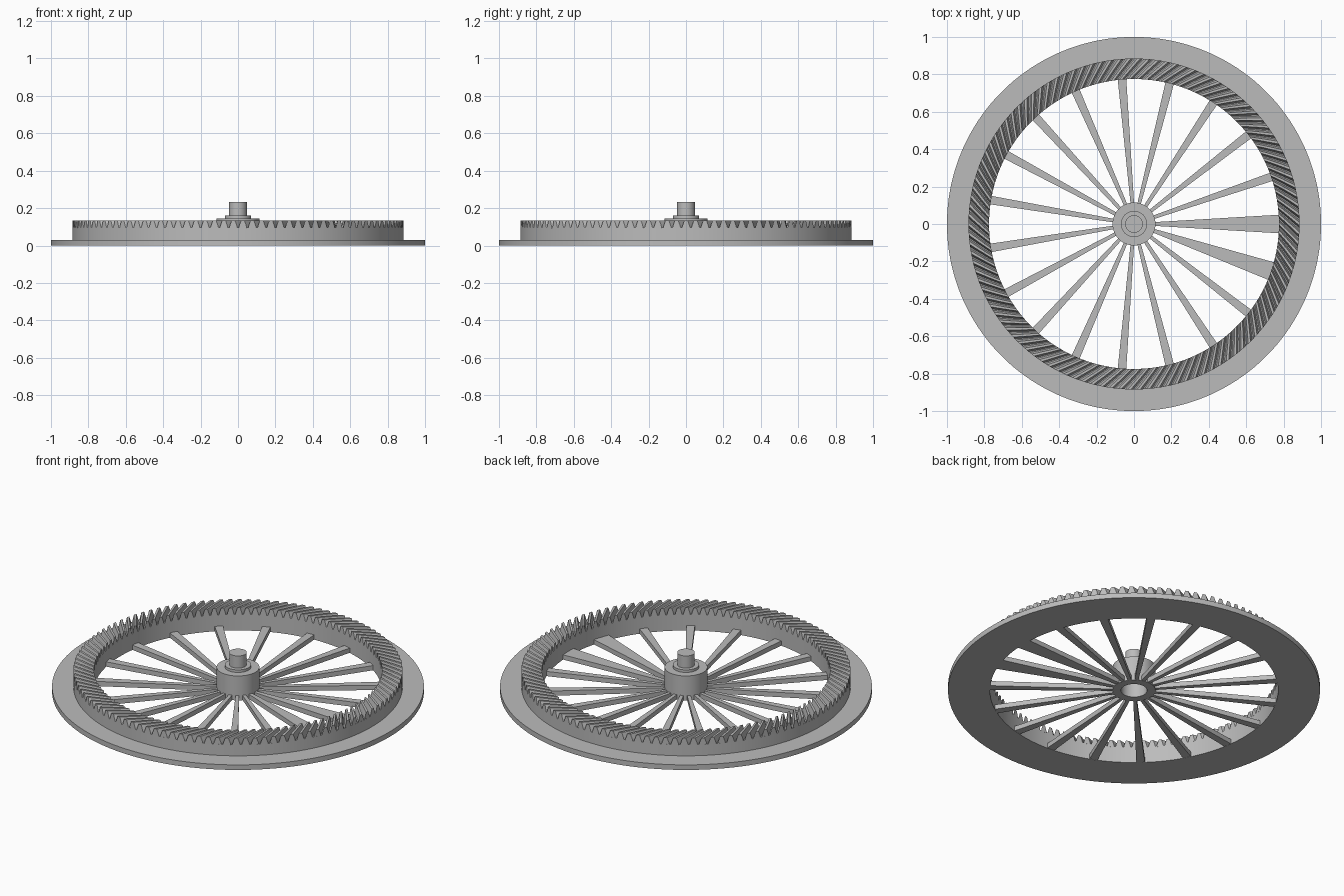
import bpy, bmesh, math
from mathutils import Matrix

if "Cube" in bpy.data.objects:
    bpy.data.objects.remove(bpy.data.objects["Cube"], do_unlink=True)

metal = bpy.data.materials.new("grey_metal")
metal.use_nodes = True
grey = (0.5, 0.5, 0.5, 1)
metal.diffuse_color = grey
metal.node_tree.nodes["Principled BSDF"].inputs["Base Color"].default_value = grey

RIM_IN, RING_OUT = 0.775, 0.885
FLANGE_TOP, ROOT, TIP = 0.03, 0.096, 0.135


def finish(name, bm, smooth=False):
    bmesh.ops.recalc_face_normals(bm, faces=bm.faces)
    mesh = bpy.data.meshes.new(name)
    bm.to_mesh(mesh)
    bm.free()
    mesh.materials.append(metal)
    obj = bpy.data.objects.new(name, mesh)
    bpy.context.collection.objects.link(obj)
    if smooth:
        bpy.ops.object.select_all(action="DESELECT")
        obj.select_set(True)
        bpy.context.view_layer.objects.active = obj
        bpy.ops.object.shade_smooth_by_angle(angle=math.radians(30))
    return obj


def lathe(name, profile, steps):
    """Spin a closed (radius, height) outline around z."""
    bm = bmesh.new()
    verts = [bm.verts.new((r, 0, z)) for r, z in profile]
    edges = [bm.edges.new((verts[i - 1], verts[i])) for i in range(len(verts))]
    bmesh.ops.spin(bm, geom=verts + edges, cent=(0, 0, 0), axis=(0, 0, 1),
                   angle=math.tau, steps=steps, use_merge=True)
    bmesh.ops.remove_doubles(bm, verts=bm.verts, dist=1e-5)
    return finish(name, bm, True)


def loft(bm, sections):
    """Join matching cross-sections into a capped solid."""
    loops = [[bm.verts.new(p) for p in s] for s in sections]
    for a, b in zip(loops, loops[1:]):
        for i in range(len(a)):
            bm.faces.new((a[i - 1], a[i], b[i], b[i - 1]))
    bm.faces.new(loops[0])
    bm.faces.new(loops[-1][::-1])


# Flat flange and the upright ring that carries the teeth
lathe("flange", [(RIM_IN, 0), (1, 0), (1, FLANGE_TOP), (RIM_IN, FLANGE_TOP)], 180)
lathe("gear_ring", [(RIM_IN, FLANGE_TOP), (RING_OUT, FLANGE_TOP),
                    (RING_OUT, ROOT), (RIM_IN, ROOT)], 180)

# Spiral teeth across the top of the ring
TEETH = 110
PITCH = math.tau / TEETH
SPIRAL = 0.12
STATIONS = 5
outline = [(-0.44, ROOT - 0.004), (-0.36, ROOT + 0.012), (-0.17, TIP),
           (0.17, TIP), (0.36, ROOT + 0.012), (0.44, ROOT - 0.004)]
bm = bmesh.new()
for n in range(TEETH):
    sections = []
    for k in range(STATIONS):
        t = k / (STATIONS - 1)
        r = RING_OUT + (RIM_IN - RING_OUT) * t
        turn = n * PITCH + SPIRAL * (t - 0.15 * t * (1 - t))
        sections.append([(r * math.cos(turn + w * PITCH),
                          r * math.sin(turn + w * PITCH), z) for w, z in outline])
    loft(bm, sections)
finish("gear_teeth", bm)

# Tapered spokes; two neighbours are wider
SPOKES = 19
bm = bmesh.new()
for n in range(SPOKES):
    outer = 0.05 if n in (0, SPOKES - 1) else 0.023
    inner = 0.009
    spin = Matrix.Rotation(n * math.tau / SPOKES, 3, "Z")
    ends = []
    for r, w in ((0.09, inner), (0.785, outer)):
        corners = [(r, -w, 0.001), (r, w, 0.001),
                   (r, w, FLANGE_TOP - 0.001), (r, -w, FLANGE_TOP - 0.001)]
        ends.append([spin @ Matrix.Translation(c).translation for c in corners])
    loft(bm, ends)
finish("spokes", bm)

# Hub with a blind bore underneath, collar and shaft stub
lathe("hub", [(0.07, 0), (0.115, 0), (0.115, 0.145), (0, 0.145),
              (0, 0.12), (0.07, 0.12)], 64)
lathe("hub_collar", [(0, 0.145), (0.07, 0.145), (0.07, 0.16), (0, 0.16)], 64)
lathe("shaft", [(0, 0.16), (0.047, 0.16), (0.047, 0.232), (0, 0.232)], 48)
